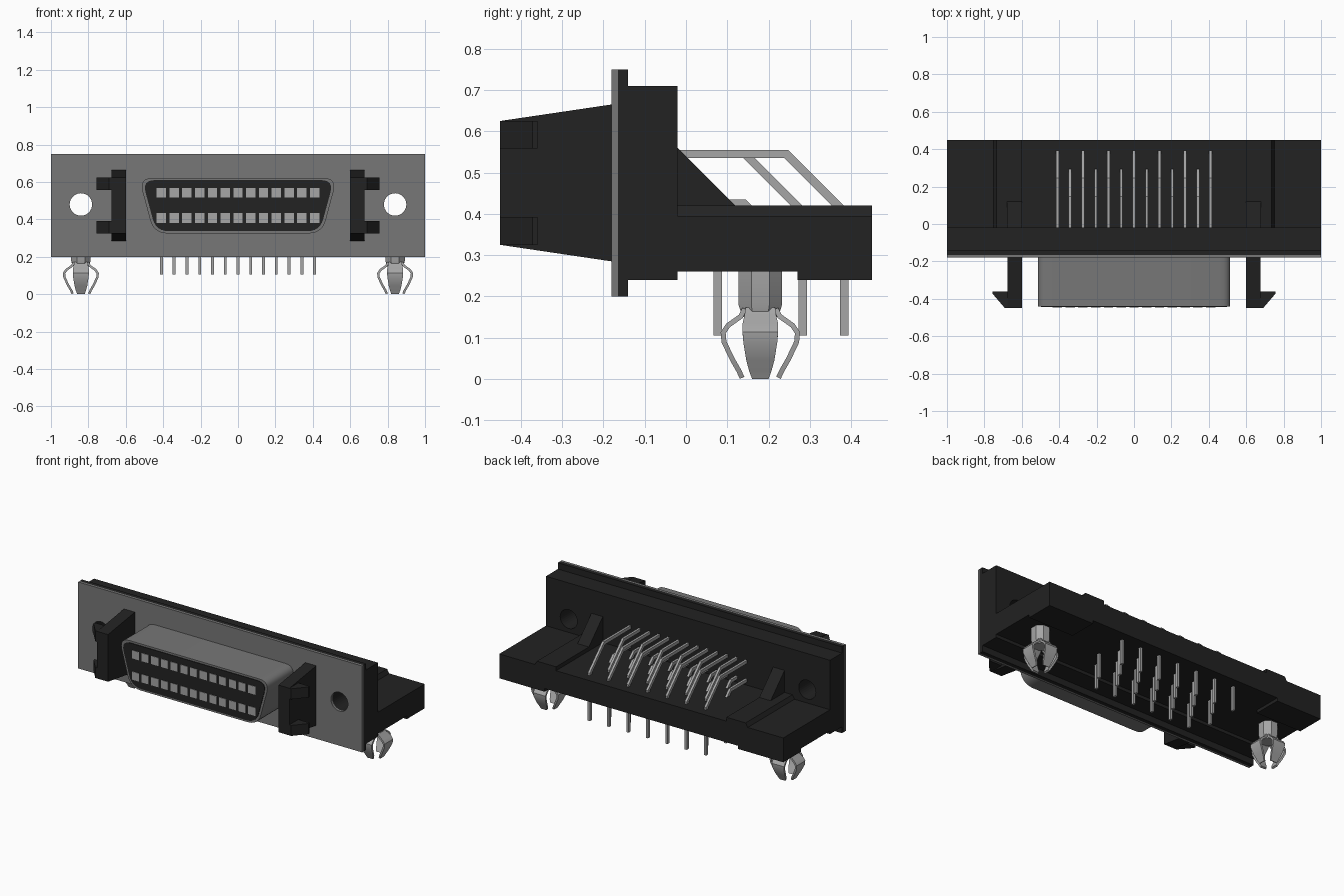
import bpy, bmesh, math
from mathutils import Vector

if "Cube" in bpy.data.objects:
    bpy.data.objects.remove(bpy.data.objects["Cube"])


def material(name, v):
    m = bpy.data.materials.new(name)
    m.use_nodes = True
    m.diffuse_color = (v, v, v, 1)
    m.node_tree.nodes["Principled BSDF"].inputs["Base Color"].default_value = (v, v, v, 1)
    return m


BLACK = material("black plastic", 0.016)
STEEL = material("grey steel", 0.185)
TIN = material("bright tin", 0.38)


def finish(name, bm, mat, smooth=False):
    bmesh.ops.recalc_face_normals(bm, faces=bm.faces)
    me = bpy.data.meshes.new(name)
    bm.to_mesh(me)
    bm.free()
    me.materials.append(mat)
    ob = bpy.data.objects.new(name, me)
    bpy.context.collection.objects.link(ob)
    if smooth:
        bpy.ops.object.select_all(action="DESELECT")
        ob.select_set(True)
        bpy.context.view_layer.objects.active = ob
        bpy.ops.object.shade_smooth_by_angle(angle=math.radians(35))
    return ob


def prism(bm, pts, axis, a, b):
    """Extrude a 2D outline along an axis; x: (y,z), y: (x,z), z: (x,y)."""
    def place(p, t):
        u, v = p
        return {"x": (t, u, v), "y": (u, t, v), "z": (u, v, t)}[axis]
    lo = [bm.verts.new(place(p, a)) for p in pts]
    hi = [bm.verts.new(place(p, b)) for p in pts]
    n = len(pts)
    bm.faces.new(lo)
    bm.faces.new(hi)
    for i in range(n):
        bm.faces.new((lo[i], lo[(i + 1) % n], hi[(i + 1) % n], hi[i]))


def box(bm, x0, x1, y0, y1, z0, z1):
    prism(bm, [(x0, y0), (x1, y0), (x1, y1), (x0, y1)], "z", z0, z1)


def rounded(pts, r, steps=6):
    """Round every corner of an outline."""
    out = []
    n = len(pts)
    for i in range(n):
        p = Vector(pts[i])
        a = p + (Vector(pts[i - 1]) - p).normalized() * r
        b = p + (Vector(pts[(i + 1) % n]) - p).normalized() * r
        for k in range(steps + 1):
            t = k / steps
            out.append(tuple(a * (1 - t) ** 2 + p * 2 * t * (1 - t) + b * t * t))
    return out


def sweep(bm, path, half_w, half_t, flat):
    """Sweep a rectangle along a planar path (u, z) placed by the function flat."""
    rings = []
    pts = [Vector(p) for p in path]
    for i, p in enumerate(pts):
        d1 = (p - pts[i - 1]).normalized() if i else None
        d2 = (pts[i + 1] - p).normalized() if i < len(pts) - 1 else None
        d = ((d1 or d2) + (d2 or d1)).normalized()
        scale = 1 / max(0.5, d.dot(d1 or d2))
        nrm = Vector((-d.y, d.x)) * half_t * scale
        w = half_w[i] if isinstance(half_w, list) else half_w
        rings.append([bm.verts.new(flat(q.x, s * w, q.y))
                      for q, s in ((p + nrm, -1), (p + nrm, 1), (p - nrm, 1), (p - nrm, -1))])
    for r, q in zip(rings, rings[1:]):
        for k in range(4):
            bm.faces.new((r[k], r[(k + 1) % 4], q[(k + 1) % 4], q[k]))
    bm.faces.new(rings[0])
    bm.faces.new(rings[-1])


def drill(ob):
    """Cut the two mounting holes."""
    bpy.context.view_layer.objects.active = ob
    bm = bmesh.new()
    for s in (-1, 1):
        ring = [(s * 0.84 + 0.06 * math.cos(t * math.tau / 32),
                 0.48 + 0.06 * math.sin(t * math.tau / 32)) for t in range(32)]
        prism(bm, ring, "y", -0.4, 0.2)
    cutter = finish("hole_cutter", bm, ob.data.materials[0])
    cutter.hide_render = True
    mod = ob.modifiers.new("holes", "BOOLEAN")
    mod.operation = "DIFFERENCE"
    mod.solver = "EXACT"
    mod.object = cutter
    bpy.ops.object.modifier_apply(modifier=mod.name)
    bpy.data.objects.remove(cutter)


# Housing: back plate, wall and rear ledge in one side profile
bm = bmesh.new()
prism(bm, [(-0.165, 0.2), (-0.14, 0.2), (-0.14, 0.24), (-0.02, 0.24), (-0.02, 0.26),
           (0.45, 0.26), (0.45, 0.395), (-0.02, 0.395), (-0.02, 0.71), (-0.14, 0.71),
           (-0.14, 0.75), (-0.165, 0.75)], "x", -1, 1)
drill(finish("housing", bm, BLACK))

# Front metal flange
bm = bmesh.new()
box(bm, -1, 1, -0.18, -0.165, 0.2, 0.75)
drill(finish("front_flange", bm, STEEL))

for s, side in ((-1, "right"), (1, "left")):
    # Gusset rib with its raised rail
    bm = bmesh.new()
    prism(bm, [(-0.03, 0.38), (0.45, 0.38), (0.45, 0.42), (0.12, 0.42),
               (-0.02, 0.56), (-0.03, 0.56)], "x", s * 0.6, s * 0.68)
    prism(bm, [(s * 0.68, 0.38), (s * 0.75, 0.38), (s * 0.75, 0.395), (s * 0.735, 0.42),
               (s * 0.68, 0.42)], "y", -0.025, 0.45)
    finish(side + "_gusset", bm, BLACK)

    # Rear foot under the ledge end
    bm = bmesh.new()
    x0, x1 = sorted((s * 0.68, s))
    box(bm, x0, x1, 0.27, 0.45, 0.24, 0.265)
    finish(side + "_foot", bm, BLACK)

    # Latch arm with two barbs
    bm = bmesh.new()
    prism(bm, [(-0.18, 0.285), (-0.45, 0.325), (-0.45, 0.625), (-0.18, 0.665)],
          "x", s * 0.6, s * 0.677)
    barb = [(s * x, y) for x, y in ((0.67, -0.45), (0.69, -0.45), (0.757, -0.372),
                                    (0.757, -0.36), (0.67, -0.36))]
    prism(bm, barb, "z", 0.325, 0.392)
    prism(bm, barb, "z", 0.558, 0.625)
    finish(side + "_latch", bm, BLACK)

    # Board clip: octagonal stem and four sprung prongs
    cx, cy = s * 0.84, 0.18
    bm = bmesh.new()
    rings = []
    for r, z in ((0.057, 0.265), (0.057, 0.18), (0.047, 0.15)):
        rings.append([bm.verts.new((cx + r * math.cos((k + 0.5) * math.tau / 8),
                                    cy + r * math.sin((k + 0.5) * math.tau / 8), z))
                      for k in range(8)])
    for a, b in zip(rings, rings[1:]):
        for k in range(8):
            bm.faces.new((a[k], a[(k + 1) % 8], b[(k + 1) % 8], b[k]))
    bm.faces.new(rings[0])
    bm.faces.new(rings[-1])
    path = [(0.038, 0.17), (0.047, 0.152), (0.078, 0.13), (0.09, 0.112), (0.088, 0.09),
            (0.068, 0.048), (0.053, 0.022), (0.044, 0.003)]
    widths = [0.036, 0.038, 0.043, 0.043, 0.041, 0.034, 0.027, 0.02]
    for q in range(4):
        c, n = math.cos(q * math.pi / 2), math.sin(q * math.pi / 2)
        sweep(bm, path, widths, 0.006,
              lambda u, w, z: (cx + u * c - w * n, cy + u * n + w * c, z))
    finish(side + "_board_clip", bm, TIN, smooth=True)

# D-shaped shell and its insulating core
bm = bmesh.new()
prism(bm, rounded([(-0.53, 0.622), (-0.45, 0.325), (0.45, 0.325), (0.53, 0.622)], 0.075),
      "y", -0.17, -0.44)
finish("connector_shell", bm, STEEL, smooth=True)
bm = bmesh.new()
prism(bm, rounded([(-0.512, 0.61), (-0.438, 0.337), (0.438, 0.337), (0.512, 0.61)], 0.068),
      "y", -0.43, -0.444)
finish("connector_core", bm, BLACK, smooth=True)

# Contact faces and bent solder pins, thirteen columns in two rows
contacts, pins = bmesh.new(), bmesh.new()
for i in range(13):
    x = (i - 6) * 0.0683
    for z in (0.408, 0.543):
        box(contacts, x - 0.025, x + 0.025, -0.447, -0.44, z - 0.026, z + 0.026)
    far = i % 2 == 0
    for y_end, z_top in ((0.383 if far else 0.283, 0.545), (0.18 if far else 0.077, 0.425)):
        drop = 0.14 if z_top > 0.5 else 0.04
        sweep(pins, [(-0.03, z_top), (y_end - drop, z_top), (y_end, z_top - drop),
                     (y_end, 0.105)], 0.0075, 0.01,
              lambda u, w, z: (x + w, u, z))
finish("contact_faces", contacts, TIN)
finish("solder_pins", pins, TIN)
